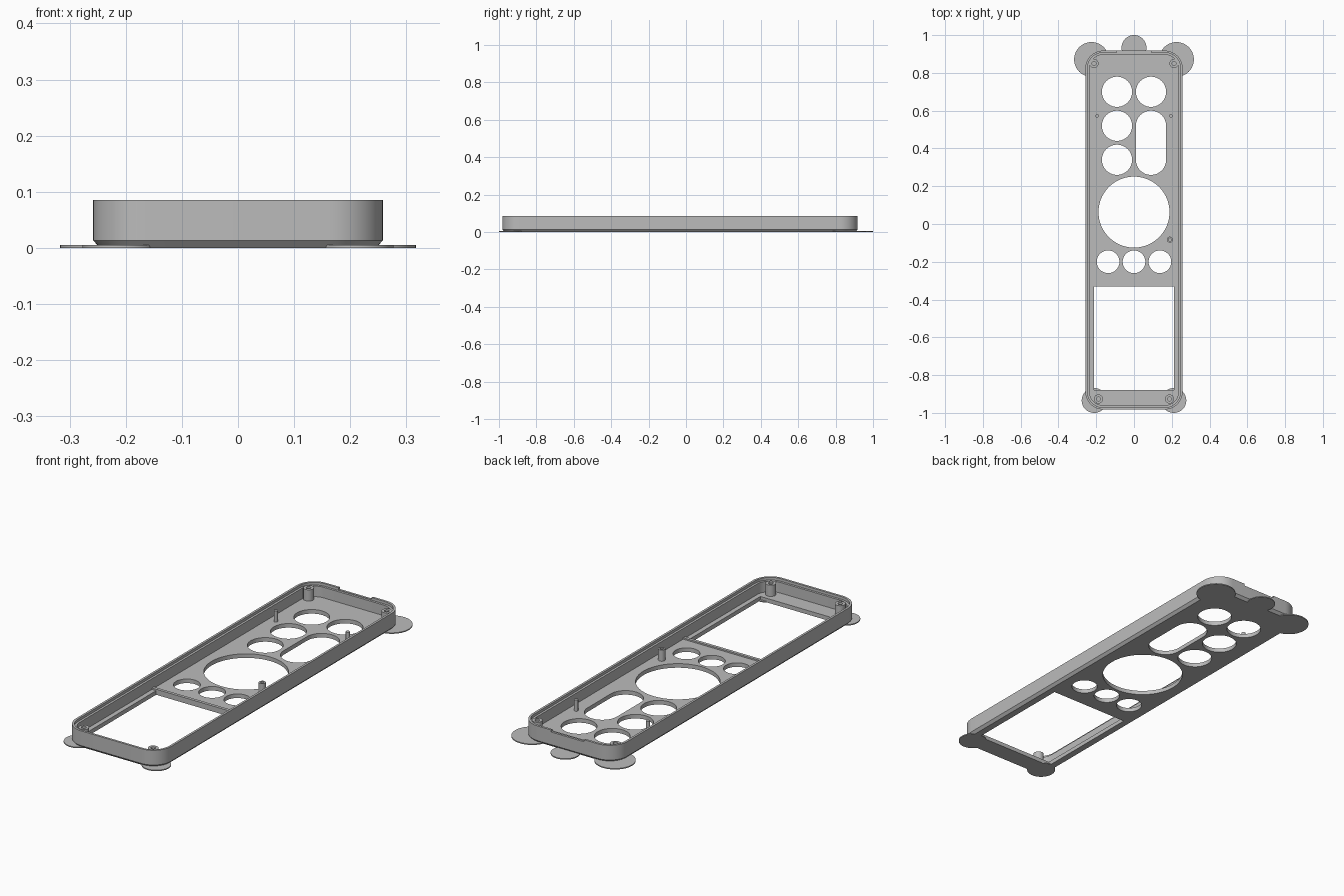
import bpy, bmesh, math

if "Cube" in bpy.data.objects:
    bpy.data.objects.remove(bpy.data.objects["Cube"])

grey = bpy.data.materials.new("plain grey")
grey.diffuse_color = (0.5, 0.5, 0.5, 1)
grey.use_nodes = True
grey.node_tree.nodes["Principled BSDF"].inputs["Base Color"].default_value = grey.diffuse_color

HALF_W, Y0, Y1, CORNER = 0.258, -0.982, 0.918, 0.095
FLOOR, TOP = 0.02, 0.085


def finish(name, bm, smooth=True):
    bmesh.ops.recalc_face_normals(bm, faces=bm.faces)
    me = bpy.data.meshes.new(name)
    bm.to_mesh(me)
    bm.free()
    me.materials.append(grey)
    ob = bpy.data.objects.new(name, me)
    bpy.context.collection.objects.link(ob)
    if smooth:
        shade(ob)
    return ob


def shade(ob):
    bpy.ops.object.select_all(action='DESELECT')
    ob.select_set(True)
    bpy.context.view_layer.objects.active = ob
    bpy.ops.object.shade_smooth_by_angle(angle=math.radians(30))


def rounded(x0, x1, y0, y1, r, n=12):
    """Outline of a rounded rectangle."""
    pts = []
    for cx, cy, a0 in ((x1 - r, y1 - r, 0), (x0 + r, y1 - r, 90),
                       (x0 + r, y0 + r, 180), (x1 - r, y0 + r, 270)):
        for i in range(n + 1):
            a = math.radians(a0 + 90 * i / n)
            pts.append((cx + r * math.cos(a), cy + r * math.sin(a)))
    return pts


def circle(x, y, r, n=48):
    return [(x + r * math.cos(math.tau * i / n), y + r * math.sin(math.tau * i / n))
            for i in range(n)]


def loft(bm, rings, cap=True, closed=False):
    """Skin a list of (outline, z) rings."""
    loops = [[bm.verts.new((x, y, z)) for x, y in pts] for pts, z in rings]
    pairs = list(zip(loops, loops[1:]))
    if closed:
        pairs.append((loops[-1], loops[0]))
    for a, b in pairs:
        for i in range(len(a)):
            j = (i + 1) % len(a)
            bm.faces.new((a[i], a[j], b[j], b[i]))
    if cap and not closed:
        bm.faces.new(loops[0])
        bm.faces.new(loops[-1])


def prism(name, pts, z0, z1, smooth=True):
    bm = bmesh.new()
    loft(bm, [(pts, z0), (pts, z1)])
    return finish(name, bm, smooth)


def box_pts(x0, x1, y0, y1):
    return [(x0, y0), (x1, y0), (x1, y1), (x0, y1)]


def inset(d):
    return rounded(-HALF_W + d, HALF_W - d, Y0 + d, Y1 - d, CORNER - d)


# Tray shell: chamfered base, outer wall, stepped rim, inner wall and floor
bm = bmesh.new()
loft(bm, [(inset(0.012), 0), (inset(0), 0.013), (inset(0), TOP), (inset(0.011), TOP),
          (inset(0.011), 0.072), (inset(0.022), 0.072), (inset(0.022), FLOOR)])
shell = finish("cover_shell", bm, False)

# Openings: round keys, long key, dial, small keys, screen window, rim notch
outlines = [circle(x, y, 0.08) for x, y in
            ((-0.09, 0.70), (0.09, 0.70), (-0.09, 0.52), (-0.09, 0.34))]
outlines.append(rounded(0.01, 0.17, 0.26, 0.60, 0.08 - 1e-4))
outlines.append(circle(0, 0.063, 0.188, 80))
outlines += [circle(x, -0.2, 0.06) for x in (-0.137, 0, 0.137)]
outlines.append(box_pts(-0.213, 0.213, -0.88, -0.33))
bm = bmesh.new()
for pts in outlines:
    loft(bm, [(pts, -0.05), (pts, 0.06)])
notch = box_pts(-0.09, 0.09, 0.85, 0.96)
loft(bm, [(notch, 0.075), (notch, 0.12)])
cutter = finish("opening_cutter", bm, False)
cutter.hide_render = True

mod = shell.modifiers.new("openings", 'BOOLEAN')
mod.operation = 'DIFFERENCE'
mod.solver = 'EXACT'
mod.object = cutter
bpy.context.view_layer.objects.active = shell
shell.select_set(True)
bpy.ops.object.modifier_apply(modifier=mod.name)
bpy.data.objects.remove(cutter)
shade(shell)

# Thin ridge along the upper edge of the screen window
prism("window_ridge", box_pts(-0.236, 0.236, -0.33, -0.315), FLOOR - 0.002, 0.027, False)


def post(name, x, y, r, hole):
    """Hollow screw post standing on the floor."""
    z0, z1 = FLOOR - 0.004, 0.075
    bm = bmesh.new()
    loft(bm, [(circle(x, y, r, 24), z0), (circle(x, y, r, 24), z1),
              (circle(x, y, hole, 24), z1), (circle(x, y, hole, 24), FLOOR + 0.005)])
    finish(name, bm)


for side, s in (("left", -1), ("right", 1)):
    post(f"back_post_{side}", s * 0.212, 0.85, 0.024, 0.011)
    post(f"front_post_{side}", s * 0.188, -0.926, 0.024, 0.011)
    prism(f"locating_pin_{side}", circle(s * 0.195, 0.572, 0.009, 20), FLOOR - 0.004, 0.075)
    # Flat corner anchor discs under the tray
    prism(f"back_disc_{side}", circle(s * 0.225, 0.871, 0.092), 0, 0.005)
    prism(f"front_disc_{side}", circle(s * 0.211, -0.934, 0.066), 0, 0.005)
post("middle_post", 0.19, -0.083, 0.016, 0.008)
prism("back_disc_middle", circle(0, 0.934, 0.066), 0, 0.005)
